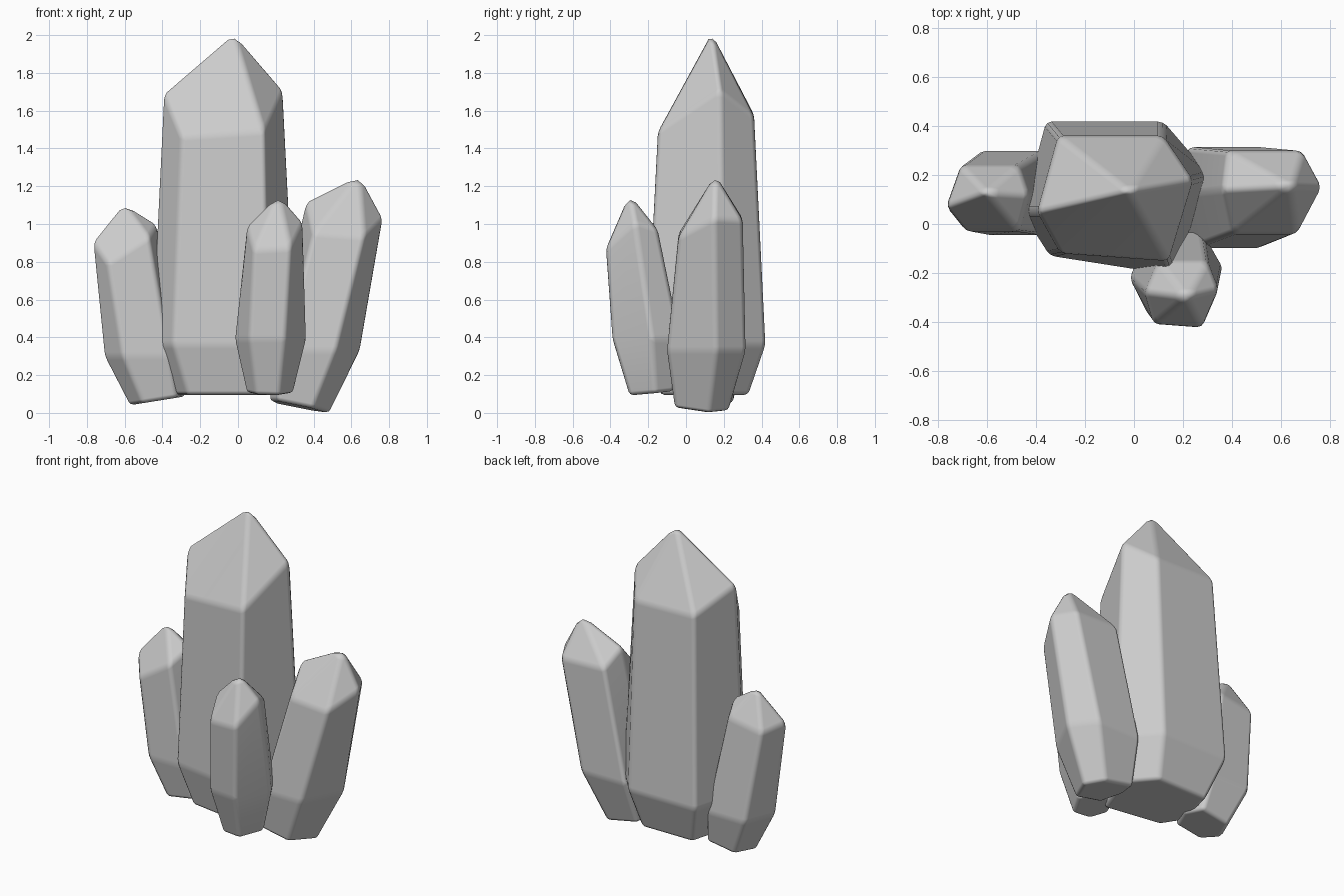
import bpy, bmesh


def crystal(name, apex, shoulder, low, low_z, base, shrink, tilt, bevel=0.022):
    """Six-sided shard: tilted base, low ring, uneven shoulder ring, pointed tip."""
    bx, by, bz = base
    cx = sum(p[0] for p in low) / 6
    cy = sum(p[1] for p in low) / 6
    bm = bmesh.new()
    bottom = []
    for x, y in low:
        dx, dy = (x - cx) * shrink, (y - cy) * shrink
        bottom.append(bm.verts.new((bx + dx, by + dy, bz + tilt[0] * dx + tilt[1] * dy)))
    middle = [bm.verts.new((x, y, low_z)) for x, y in low]
    top = [bm.verts.new(p) for p in shoulder]
    tip = bm.verts.new(apex)
    bm.faces.new(bottom)
    for i in range(6):
        j = (i + 1) % 6
        bm.faces.new((bottom[i], bottom[j], middle[j], middle[i]))
        bm.faces.new((middle[i], middle[j], top[j], top[i]))
        bm.faces.new((top[i], top[j], tip))
    bmesh.ops.recalc_face_normals(bm, faces=bm.faces)
    mesh = bpy.data.meshes.new(name)
    bm.to_mesh(mesh)
    bm.free()
    obj = bpy.data.objects.new(name, mesh)
    bpy.context.collection.objects.link(obj)
    for poly in mesh.polygons:
        poly.use_smooth = True
    # softened edges with flat-looking facets
    mod = obj.modifiers.new("soft_edges", "BEVEL")
    mod.width = bevel
    mod.segments = 2
    mod.limit_method = 'ANGLE'
    mod.angle_limit = 0.2
    mod.harden_normals = True
    return obj


# Rings run: left, front-left, front-right, right, back-right, back-left

# tall centre shard
crystal("main_crystal", (-0.02, 0.135, 2.012),
        [(-0.395, 0.05, 1.69), (-0.30, -0.12, 1.46), (0.14, -0.15, 1.49),
         (0.24, 0.18, 1.71), (0.12, 0.36, 1.57), (-0.31, 0.36, 1.58)],
        [(-0.46, 0.05), (-0.345, -0.13), (0.16, -0.21),
         (0.31, 0.2), (0.12, 0.42), (-0.36, 0.42)], 0.36,
        (-0.08, 0.11, 0.095), 0.74, (0, 0))

# left shard
crystal("left_crystal", (-0.605, 0.13, 1.11),
        [(-0.77, 0.07, 0.905), (-0.69, -0.03, 0.79), (-0.47, -0.03, 0.93),
         (-0.43, 0.12, 1.0), (-0.47, 0.24, 0.92), (-0.71, 0.24, 0.88)],
        [(-0.71, 0.1), (-0.61, -0.045), (-0.36, -0.045),
         (-0.29, 0.13), (-0.36, 0.3), (-0.63, 0.3)], 0.3,
        (-0.42, 0.12, 0.065), 0.72, (0.16, 0))

# right shard
crystal("right_crystal", (0.645, 0.155, 1.262),
        [(0.36, 0.14, 1.12), (0.40, -0.04, 0.95), (0.67, -0.04, 0.93),
         (0.77, 0.15, 1.03), (0.69, 0.3, 1.02), (0.38, 0.3, 1.03)],
        [(0.18, 0.12), (0.24, -0.1), (0.52, -0.1),
         (0.65, 0.16), (0.53, 0.315), (0.22, 0.315)], 0.33,
        (0.31, 0.09, 0.035), 0.68, (-0.2, -0.05))

# small front shard
crystal("front_crystal", (0.215, -0.3, 1.16),
        [(0.045, -0.28, 0.99), (0.08, -0.41, 0.86), (0.28, -0.425, 0.87),
         (0.345, -0.27, 1.01), (0.30, -0.15, 0.97), (0.10, -0.15, 0.96)],
        [(-0.02, -0.22), (0.06, -0.375), (0.25, -0.39),
         (0.365, -0.18), (0.28, -0.03), (0.06, -0.04)], 0.39,
        (0.165, -0.18, 0.105), 0.65, (-0.02, 0.1))
